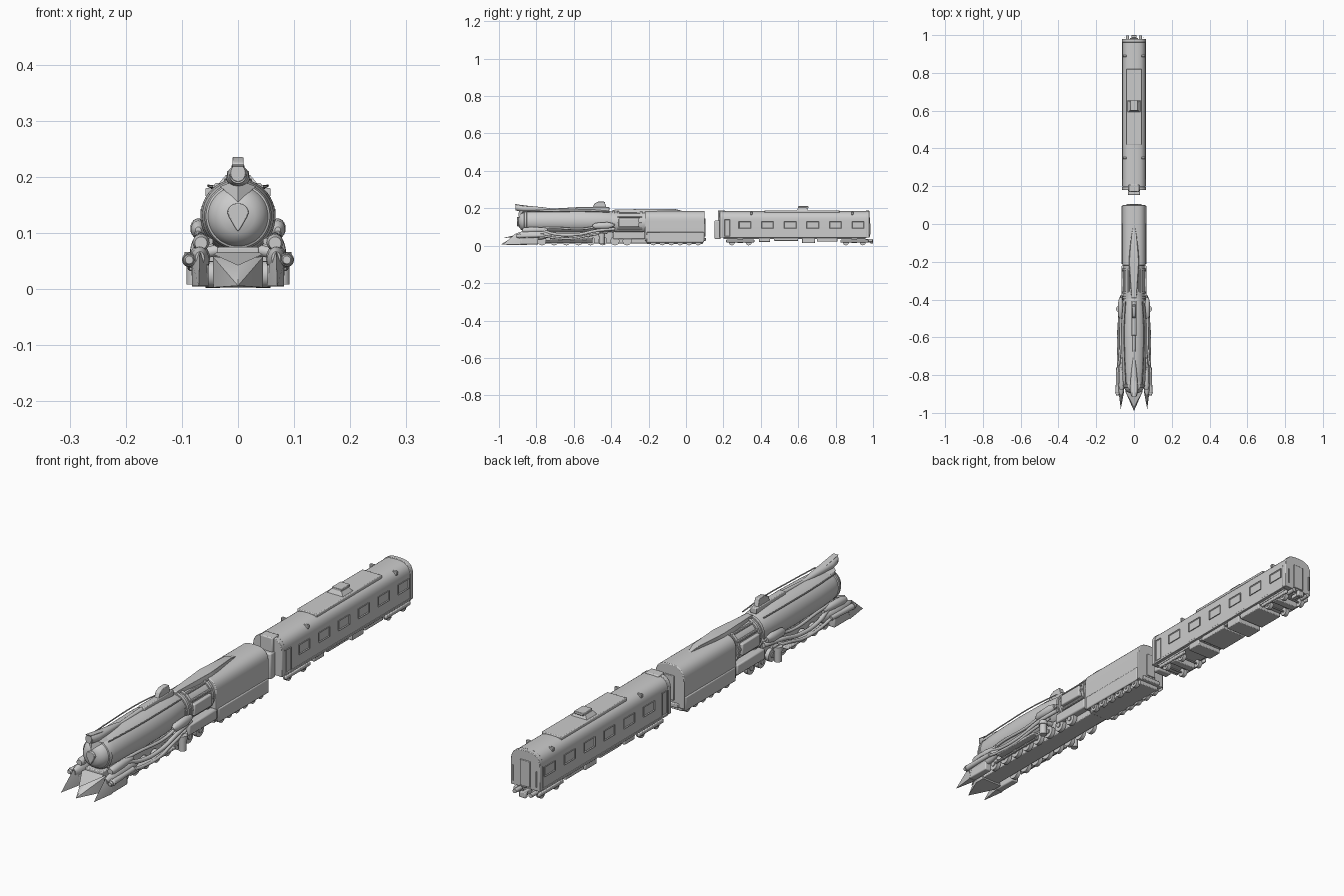
import bpy, bmesh, math
from mathutils import Vector

cube = bpy.data.objects.get("Cube")
if cube:
    bpy.data.objects.remove(cube)

grey = bpy.data.materials.new("light grey metal")
grey.use_nodes = True
grey.diffuse_color = (0.6, 0.6, 0.6, 1)
grey.node_tree.nodes["Principled BSDF"].inputs["Base Color"].default_value = (0.6, 0.6, 0.6, 1)
parts = []


def finish(name, bm, bevel=0, mirror=False):
    bmesh.ops.recalc_face_normals(bm, faces=bm.faces)
    me = bpy.data.meshes.new(name)
    bm.to_mesh(me)
    bm.free()
    me.materials.append(grey)
    ob = bpy.data.objects.new(name, me)
    bpy.context.collection.objects.link(ob)
    if bevel:
        m = ob.modifiers.new("Bevel", "BEVEL")
        m.width, m.segments = bevel, 2
    if mirror:
        m = ob.modifiers.new("Mirror", "MIRROR")
        m.use_mirror_merge = False
        m.use_clip = False
    parts.append(ob)
    return ob


def skin(name, rings, bevel=0, mirror=False):
    """Join equal-sized rings of points into a closed body."""
    bm = bmesh.new()
    rows = [[bm.verts.new(p) for p in ring] for ring in rings]
    n = len(rows[0])
    for a, b in zip(rows, rows[1:]):
        for i in range(n):
            bm.faces.new((a[i], a[(i + 1) % n], b[(i + 1) % n], b[i]))
    bm.faces.new(rows[0])
    bm.faces.new(rows[-1])
    return finish(name, bm, bevel, mirror)


def loft(name, stations, x=0, n=32, mirror=False):
    """Oval sections along y: (y, centre z, half width, half height)."""
    ang = [2 * math.pi * i / n for i in range(n)]
    return skin(name, [[(x + w * math.cos(a), y, z + h * math.sin(a)) for a in ang]
                       for y, z, w, h in stations], 0, mirror)


def box(name, x, y, z, bevel=0, mirror=False):
    ring = lambda yy: [(x[0], yy, z[0]), (x[1], yy, z[0]), (x[1], yy, z[1]), (x[0], yy, z[1])]
    return skin(name, [ring(y[0]), ring(y[1])], bevel, mirror)


def rod(name, a, b, r, r2=None, n=16, mirror=False):
    a, b = Vector(a), Vector(b)
    q = (b - a).to_track_quat("Z", "Y")
    ring = lambda c, rr: [c + q @ Vector((rr * math.cos(2 * math.pi * i / n),
                                          rr * math.sin(2 * math.pi * i / n), 0)) for i in range(n)]
    return skin(name, [ring(a, r), ring(b, r if r2 is None else r2)], 0, mirror)


def hull(name, pts, mirror=False, bevel=0):
    bm = bmesh.new()
    for p in pts:
        bm.verts.new(p)
    bmesh.ops.convex_hull(bm, input=bm.verts)
    return finish(name, bm, bevel, mirror)


def pipe(name, pts, r):
    cu = bpy.data.curves.new(name, "CURVE")
    cu.dimensions, cu.bevel_depth, cu.bevel_resolution, cu.use_fill_caps = "3D", r, 3, True
    cu.materials.append(grey)
    for side in (1, -1):
        sp = cu.splines.new("BEZIER")
        sp.bezier_points.add(len(pts) - 1)
        for bp, (x, y, z) in zip(sp.bezier_points, pts):
            bp.co = (side * x, y, z)
            bp.handle_left_type = bp.handle_right_type = "AUTO"
    ob = bpy.data.objects.new(name, cu)
    bpy.context.collection.objects.link(ob)


def coach_shell(name, w, low, shoulder, top, y0, y1, bevel=0.002):
    """Straight sides under a rounded roof."""
    arch = []
    for i in range(17):
        t = math.pi * i / 16
        c, s = math.cos(t), math.sin(t)
        arch.append((w * math.copysign(abs(c) ** 0.7, c), shoulder + (top - shoulder) * s ** 0.8))
    prof = [(-w, low), (w, low)] + arch
    return skin(name, [[(x, y, z) for x, z in prof] for y in (y0, y1)], bevel)


# Boiler with domed nose
C = 0.13
loft("boiler", [(y, C, r, r) for y, r in
     [(-.897, .006), (-.893, .03), (-.882, .045), (-.865, .054), (-.83, .06), (-.75, .064),
      (-.62, .067), (-.5, .065), (-.43, .059), (-.39, .052)]], n=48)
loft("nose_ring", [(y, C, r, r) for y, r in [(-.868, .05), (-.864, .057), (-.852, .06), (-.848, .055)]], n=48)
drop = [(.019 * math.sin(t) * (1 if math.cos(t) > 0 else 1 + .7 * math.cos(t)),
         .135 + (.018 if math.cos(t) > 0 else .032) * math.cos(t))
        for t in [2 * math.pi * i / 24 for i in range(24)]]
skin("nose_plate", [[(x, y, z) for x, z in drop] for y in (-.903, -.885)], .002)

# Headlight crest above the nose
loft("crest", [(-.912, .207, .013, .015), (-.9, .203, .019, .018), (-.87, .198, .021, .017),
               (-.82, .197, .018, .014), (-.76, .194, .012, .011), (-.7, .19, .004, .006)])
rod("headlight", (0, -.91, .203), (0, -.86, .2), .015)
hull("crest_beard", [(-.032, -.87, .183), (.032, -.87, .183), (0, -.897, .155), (0, -.892, .195),
                     (0, -.8, .195), (.03, -.82, .18), (-.03, -.82, .18)])
hull("crest_blade", [(-.011, -.915, .222), (.011, -.915, .222), (0, -.89, .19), (0, -.74, .2),
                     (.012, -.84, .21), (-.012, -.84, .21)])

# Stack and dome block on the boiler top
box("stack_base", (-.013, .013), (-.59, -.41), (.185, .207), .003)
hull("stack", [(s * .01, y, z) for s in (1, -1)
               for y, z in [(-.5, .2), (-.49, .225), (-.47, .235), (-.435, .235), (-.425, .2)]], bevel=.002)
rod("stack_pipe", (0, -.72, .192), (0, -.58, .197), .006, .009)

# Pointed plough and front spikes
hull("plough", [(0, -.99, .006), (.044, -.89, .003), (-.044, -.89, .003), (.044, -.85, .003), (-.044, -.85, .003),
                (.045, -.87, .058), (-.045, -.87, .058), (0, -.92, .05)])
hull("plough_beak", [(0, -.972, .042), (.044, -.89, .062), (-.044, -.89, .062), (0, -.88, .045),
                     (0, -.86, .07), (.03, -.86, .07), (-.03, -.86, .07)])
hull("side_spike", [(.07, -.98, .006), (.052, -.885, .005), (.082, -.885, .005),
                    (.083, -.87, .05), (.053, -.87, .05), (.068, -.91, .066)], mirror=True)
loft("side_pod", [(-.905, .055, .008, .012), (-.88, .052, .016, .023), (-.83, .054, .018, .026),
                  (-.77, .056, .016, .022), (-.72, .06, .009, .012)], x=.068, n=20, mirror=True)
box("pod_skirt", (.053, .082), (-.89, -.79), (.006, .045), .004, True)
loft("upper_pod", [(-.875, .082, .011, .011), (-.86, .083, .015, .015), (-.8, .085, .014, .015),
                   (-.74, .085, .007, .008)], x=.066, n=20, mirror=True)
rod("outer_cylinder", (.087, -.9, .052), (.085, -.76, .055), .011, .009, mirror=True)
rod("outer_cylinder_cap", (.087, -.907, .052), (.087, -.89, .052), .007, .013, mirror=True)

# Side pipes along the boiler
pipe("lower_pipe", [(.083, -.78, .055), (.084, -.7, .042), (.084, -.6, .04), (.08, -.52, .055), (.07, -.42, .07)], .006)
pipe("middle_pipe", [(.066, -.78, .085), (.075, -.7, .062), (.078, -.58, .06), (.075, -.48, .08), (.065, -.38, .09)], .008)
pipe("upper_pipe", [(.05, -.86, .085), (.066, -.72, .095), (.072, -.55, .09), (.07, -.46, .105), (.066, -.38, .11)], .006)
pipe("handrail", [(.043, -.85, .183), (.05, -.7, .183), (.052, -.55, .184), (.045, -.41, .18)], .0025)
box("running_board", (.05, .086), (-.72, -.5), (.032, .042), .003, True)
loft("side_tank", [(-.5, .105, .005, .006), (-.485, .106, .013, .016), (-.42, .108, .014, .018),
                   (-.39, .11, .008, .01)], x=.071, n=20, mirror=True)
rod("hanging_cylinder", (.078, -.45, .008), (.078, -.45, .055), .014, mirror=True)
rod("hanging_cylinder_cap", (.078, -.45, .05), (.078, -.45, .066), .017, mirror=True)
rod("cylinder_bracket", (.03, -.45, .07), (.078, -.45, .062), .01, mirror=True)

# Ribbed firebox between boiler and tender
loft("firebox", [(y, .123, .056, .06) for y in (-.4, -.21)], n=40)
for y in (-.395, -.37, -.245):
    loft("firebox_band", [(y, .123, .061, .065), (y + .012, .123, .061, .065)], n=40)
for i in range(9):
    a = math.radians(-30 + i * 30)
    rod("firebox_rib", (.058 * math.cos(a), -.365, .123 + .061 * math.sin(a)),
        (.058 * math.cos(a), -.235, .123 + .061 * math.sin(a)), .005, n=8)
box("firebox_panel", (.05, .067), (-.36, -.25), (.1, .145), .004, True)
box("firebox_sill", (.03, .066), (-.39, -.22), (.035, .075), .005, True)

# Tender with its roof spine and skirts
coach_shell("tender", .062, .025, .13, .186, -.22, .1, .003)
box("tender_skirt", (.058, .066), (-.212, .096), (.018, .072), .004, True)
hull("roof_spine", [(s * w, y, z) for s in (1, -1)
                    for w, y, z in [(.014, -.4, .17), (.012, -.39, .192), (.03, -.2, .175),
                                    (.024, -.2, .197), (.014, -.06, .197), (.004, -.01, .183)]], bevel=.002)
box("tender_door", (-.02, .02), (.095, .104), (.05, .145), .002)
box("tender_buffer", (-.04, .04), (.09, .106), (.025, .042), .003)


# Frame and wheels
def wheels(name, ys, r, x=.048):
    for y in ys:
        rod(name, (x - .01, y, r + .002), (x + .006, y, r + .002), r, n=20, mirror=True)
        rod(name + "_hub", (x, y, r + .002), (x + .01, y, r + .002), r * .4, n=10, mirror=True)
        rod(name + "_axle", (-x, y, r + .002), (x, y, r + .002), .004, n=8)


box("engine_frame", (-.037, .037), (-.88, -.2), (.012, .075), .003)
box("tender_frame", (-.045, .045), (-.21, .09), (.01, .04), .003)
wheels("engine_wheel", [-.77 + .065 * i for i in range(8)], .024, .052)
wheels("tender_wheel", [-.175 + .048 * i for i in range(6)], .017)
rod("coupling_rod", (.063, -.75, .022), (.063, -.5, .022), .005, n=8, mirror=True)

# Passenger coach
coach_shell("coach", .061, .043, .135, .185, .19, .975)
for y in (.18, .962):
    coach_shell("coach_end_frame", .0625, .043, .135, .187, y, y + .018, .002)
box("coach_sill", (.055, .0635), (.2, .965), (.042, .05), .001, True)
box("roof_walk", (-.042, .042), (.42, .82), (.175, .189), .003)
hull("roof_vent", [(s * w, y, z) for s in (1, -1)
                   for w, y, z in [(.036, .59, .186), (.036, .655, .186), (.022, .6, .203), (.022, .645, .203)]])
box("roof_vent_cap", (-.02, .02), (.6, .655), (.2, .211), .002)
for y in (.345, .885):
    box("roof_rib", (.04, .058), (y, y + .01), (.165, .18), .002, True)
box("gangway", (-.032, .032), (.153, .185), (.035, .135), .005)
box("gangway_hood", (-.028, .028), (.17, .21), (.13, .189), .004)


def framed_plate(name, y0, y1, z0, z1):
    """Thin side plate with a sunken pane."""
    bm = bmesh.new()
    x = .0645
    f = bm.faces.new([bm.verts.new(p) for p in ((x, y0, z0), (x, y1, z0), (x, y1, z1), (x, y0, z1))])
    ext = bmesh.ops.extrude_face_region(bm, geom=[f])
    bmesh.ops.translate(bm, vec=(-.004, 0, 0), verts=[v for v in ext["geom"] if isinstance(v, bmesh.types.BMVert)])
    bmesh.ops.recalc_face_normals(bm, faces=bm.faces)
    front = [g for g in bm.faces if g.normal.x > .9]
    bmesh.ops.inset_region(bm, faces=front, thickness=.004, depth=-.003)
    finish(name, bm, 0, True)


for i in range(6):
    y = .315 + i * .121
    framed_plate("coach_window", y - .033, y + .033, .092, .13)
framed_plate("coach_door", .205, .235, .05, .14)
box("end_door", (-.022, .022), (.975, .984), (.05, .15), .002)
rod("end_rail", (.05, .985, .06), (.05, .985, .12), .002, n=8, mirror=True)

# Coach underframe, bogies and coupler
box("coach_underframe", (-.05, .05), (.2, .96), (.036, .046))
for y0, y1, z in ((.39, .45, .02), (.47, .6, .026), (.62, .69, .014), (.7, .81, .022)):
    box("underfloor_box", (-.054, .054), (y0, y1), (z, .045), .003)
for y in (.29, .9):
    box("bogie_frame", (.046, .056), (y - .075, y + .075), (.018, .032), .003, True)
    box("bogie_beam", (-.05, .05), (y - .015, y + .015), (.015, .04), .003)
    wheels("coach_wheel", (y - .045, y + .045), .016, .042)
box("coupler_bar", (-.008, .008), (.95, .99), (.016, .032), .002)
box("coupler_head", (-.014, .014), (.985, 1), (.012, .034), .003)
rod("rear_buffer", (.034, .96, .028), (.034, .998, .028), .008, mirror=True)

# Smooth curved surfaces, keep creases sharp
for ob in parts:
    ob.select_set(True)
bpy.context.view_layer.objects.active = parts[0]
bpy.ops.object.shade_smooth_by_angle(angle=math.radians(35))
